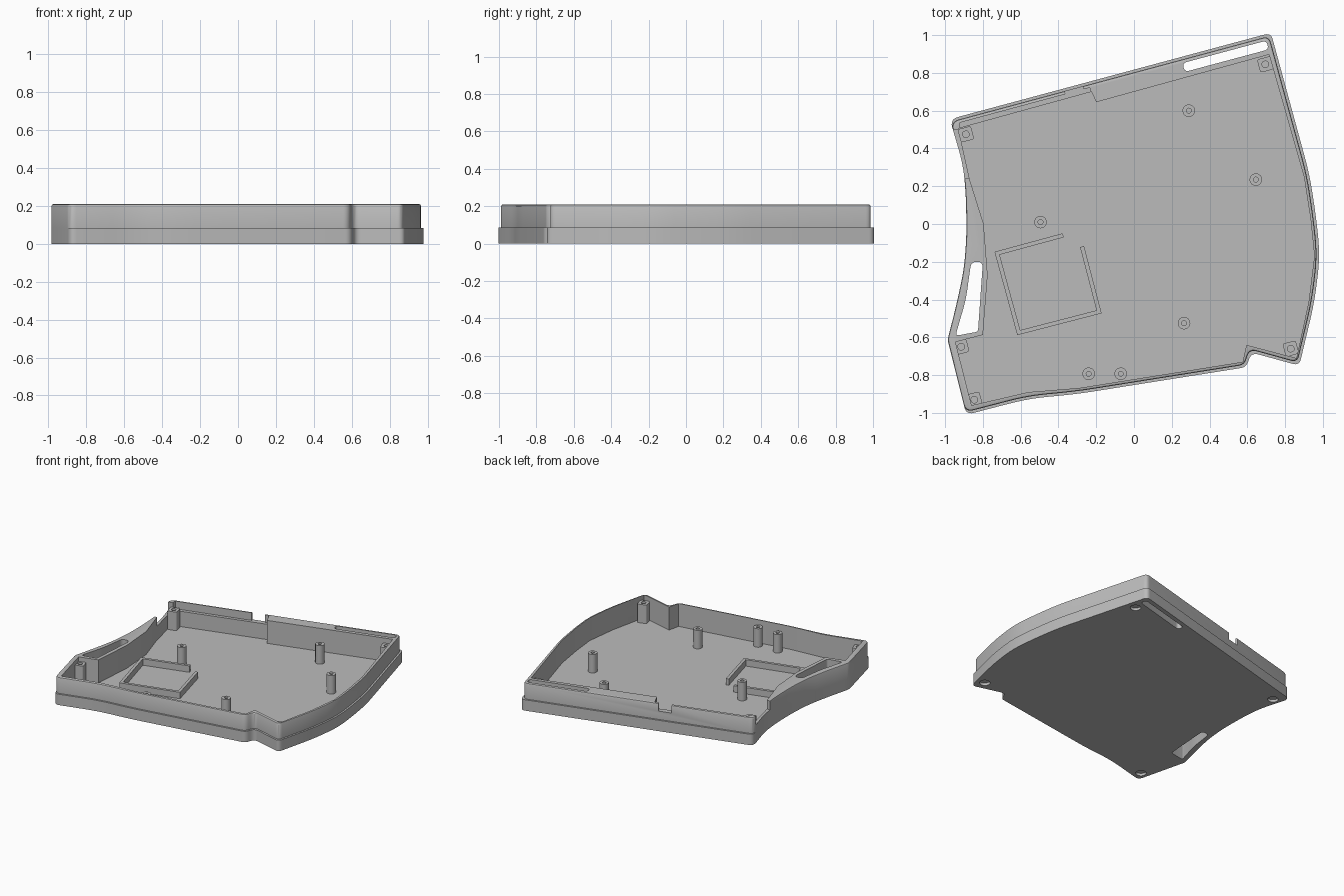
import bpy, bmesh, math
from mathutils import Vector

if "Cube" in bpy.data.objects:
    bpy.data.objects.remove(bpy.data.objects["Cube"])

TILT = math.radians(15)
STEP_Z, TOP_Z, FLOOR_Z, POST_Z = 0.085, 0.21, 0.03, 0.175

grey = bpy.data.materials.new("light grey plastic")
grey.use_nodes = True
grey.diffuse_color = (0.5, 0.5, 0.5, 1)
grey.node_tree.nodes["Principled BSDF"].inputs["Base Color"].default_value = (0.5, 0.5, 0.5, 1)


def rounded(points, steps=6):
    """Round each (x, y, radius) corner; radius 0 keeps it sharp."""
    out = []
    for i, (x, y, r) in enumerate(points):
        p = Vector((x, y))
        a = Vector(points[i - 1][:2]) - p
        b = Vector(points[(i + 1) % len(points)][:2]) - p
        if r == 0:
            out.append(p)
            continue
        s = p + a.normalized() * min(r, a.length * 0.49)
        e = p + b.normalized() * min(r, b.length * 0.49)
        for k in range(steps + 1):
            t = k / steps
            out.append(s * (1 - t) ** 2 + p * 2 * t * (1 - t) + e * t * t)
    return out


def inset(points, dist):
    """Move each edge of a counter-clockwise outline inward by its own distance."""
    n, out = len(points), []
    for i, (x, y, r) in enumerate(points):
        p = Vector((x, y))
        u = (p - Vector(points[i - 1][:2])).normalized()
        v = (Vector(points[(i + 1) % n][:2]) - p).normalized()
        nu, nv = Vector((-u.y, u.x)), Vector((-v.y, v.x))
        du, dv = dist[i - 1], dist[i]
        den = 1 - nu.dot(nv) ** 2
        if den < 0.05:
            q = p + (nu + nv).normalized() * (du + dv) / 2
        else:
            c = nu.dot(nv)
            q = p + nu * (du - dv * c) / den + nv * (dv - du * c) / den
        out.append((q.x, q.y, r))
    return out


def circle(x, y, r, n=24):
    return [Vector((x + r * math.cos(k * math.tau / n), y + r * math.sin(k * math.tau / n))) for k in range(n)]


def rect(x, y, w, d, r=0.0):
    """Tilted rectangle with rounded corners."""
    c, s = math.cos(TILT), math.sin(TILT)
    corners = ((-w / 2, -d / 2), (w / 2, -d / 2), (w / 2, d / 2), (-w / 2, d / 2))
    return rounded([(x + a * c - b * s, y + a * s + b * c, r) for a, b in corners])


def sharp(points):
    return [Vector(p) for p in points]


def loft(name, sections):
    """Skin a stack of (outline, z) sections and cap both ends."""
    bm = bmesh.new()
    rings = [[bm.verts.new((p.x, p.y, z)) for p in pts] for pts, z in sections]
    for low, high in zip(rings, rings[1:]):
        for k in range(len(low)):
            j = (k + 1) % len(low)
            bm.faces.new((low[k], low[j], high[j], high[k]))
    bm.faces.new(rings[0][::-1])
    bm.faces.new(rings[-1])
    bmesh.ops.recalc_face_normals(bm, faces=bm.faces)
    mesh = bpy.data.meshes.new(name)
    bm.to_mesh(mesh)
    bm.free()
    mesh.materials.append(grey)
    ob = bpy.data.objects.new(name, mesh)
    bpy.context.collection.objects.link(ob)
    return ob


def cut(ob, pts, z0, z1):
    cutter = loft("cutter", [(pts, z0), (pts, z1)])
    cutter.hide_render = True
    mod = ob.modifiers.new("cut", "BOOLEAN")
    mod.operation, mod.solver, mod.object = "DIFFERENCE", "EXACT", cutter
    bpy.context.view_layer.objects.active = ob
    bpy.ops.object.modifier_apply(modifier=mod.name)
    bpy.data.objects.remove(cutter)


def smooth(ob):
    bpy.ops.object.select_all(action="DESELECT")
    ob.select_set(True)
    bpy.context.view_layer.objects.active = ob
    bpy.ops.object.shade_smooth_by_angle(angle=math.radians(30))


# Outer outline, counter-clockwise from the front corner on the -x side
front = [(-0.888, -1.01, 0.04), (-0.56, -0.925, 0.1), (-0.3, -0.9, 0.1), (0.595, -0.758, 0.03),
         (0.62, -0.68, 0.04), (0.875, -0.75, 0.035)]
curved_side = [(0.955, -0.416, 0.1), (0.985, -0.17, 0.1), (0.965, 0.03, 0.1), (0.93, 0.26, 0.1),
               (0.725, 1.012, 0.035)]
hollow_side = [(-0.975, 0.555, 0.045), (-0.905, 0.315, 0.08), (-0.89, 0.157, 0.08), (-0.886, -0.055, 0.08),
               (-0.9, -0.24, 0.08), (-0.94, -0.427, 0.08), (-0.987, -0.613, 0.02)]
outline = front + curved_side + hollow_side
stepped = len(front + curved_side)


def rim_outline(step, edge):
    return rounded(inset(outline, [step] * stepped + [edge] * len(hollow_side)))


# Inner cavity, thick at the back slot and the side slot
cavity = sharp([(-0.86, -0.96), (-0.56, -0.89), (-0.29, -0.868), (0.575, -0.73), (0.595, -0.64),
                (0.86, -0.71), (0.925, -0.41), (0.955, -0.17), (0.935, 0.025), (0.9, 0.25),
                (0.715, 0.897), (-0.2, 0.645), (-0.225, 0.7), (-0.86, 0.525), (-0.93, 0.505),
                (-0.87, 0.236), (-0.796, 0), (-0.775, -0.27), (-0.8, -0.587), (-0.945, -0.625)])
side_slot = rounded([(-0.862, -0.2, 0.03), (-0.8, -0.2, 0.03), (-0.826, -0.57, 0.015),
                     (-0.945, -0.592, 0.02), (-0.89, -0.4, 0.05)])
back_slot = rect(0.485, 0.888, 0.46, 0.048, 0.024)

# Lower tray and stepped upper rim with softened top edge
tray = loft("lower_tray", [(rounded(outline), 0), (rounded(outline), STEP_Z)])
rim = loft("upper_rim", [(rim_outline(0.014, 0), STEP_Z), (rim_outline(0.014, 0), TOP_Z - 0.01),
                         (rim_outline(0.017, 0.003), TOP_Z - 0.003), (rim_outline(0.023, 0.009), TOP_Z)])
for body in (tray, rim):
    cut(body, cavity, FLOOR_Z, 0.3)
    cut(body, side_slot, -0.1, 0.3)
    cut(body, back_slot, -0.1, 0.3)

# Back ledge, port notch and lowered side wall
cut(rim, sharp([(-0.92, 0.5), (-0.22, 0.68), (-0.235, 0.722), (-0.92, 0.537)]), 0.15, 0.3)
cut(rim, rect(-0.32, 0.72, 0.1, 0.16), 0.15, 0.3)
cut(rim, sharp([(-1.05, 0.24), (-0.85, 0.24), (-0.9, 0.5), (-1.05, 0.5)]), 0.14, 0.3)

# Corner screw posts, with recesses underneath all but the last
corners = [(0.695, 0.845), (-0.89, 0.475), (0.83, -0.66), (-0.845, -0.93), (-0.915, -0.65)]
for i, (x, y) in enumerate(corners):
    hole = rect(x, y, 0.034, 0.034, 0.017)
    post = rect(x, y, 0.072, 0.072, 0.012)
    smooth(loft(f"corner_post_{i + 1}", [(post, FLOOR_Z - 0.005), (post, POST_Z), (hole, POST_Z), (hole, 0.08)]))
    if i < 4:
        cut(tray, circle(x, y, 0.038), -0.1, 0.02)

# Free-standing round posts
posts = [(0.29, 0.6), (0.645, 0.235), (-0.495, 0.01), (0.265, -0.525), (-0.24, -0.793), (-0.07, -0.793)]
for i, (x, y) in enumerate(posts):
    wall, hole = circle(x, y, 0.033), circle(x, y, 0.013)
    smooth(loft(f"round_post_{i + 1}", [(wall, FLOOR_Z - 0.005), (wall, POST_Z), (hole, POST_Z), (hole, 0.08)]))

# Open square holder on the floor
path = sharp([(-0.375, -0.06), (-0.725, -0.155), (-0.61, -0.575), (-0.185, -0.465), (-0.275, -0.12)])
holder = []
for i, p in enumerate(path):
    u = (p - path[max(i - 1, 0)]).normalized() if i else (path[1] - p).normalized()
    v = (path[i + 1] - p).normalized() if i < len(path) - 1 else u
    m = Vector((-u.y - v.y, u.x + v.x)).normalized()
    holder.append((p, m * 0.011 / m.dot(Vector((-u.y, u.x)))))
band = [p + m for p, m in holder] + [p - m for p, m in reversed(holder)]
loft("square_holder", [(band, FLOOR_Z - 0.005), (band, 0.08)])

smooth(tray)
smooth(rim)
